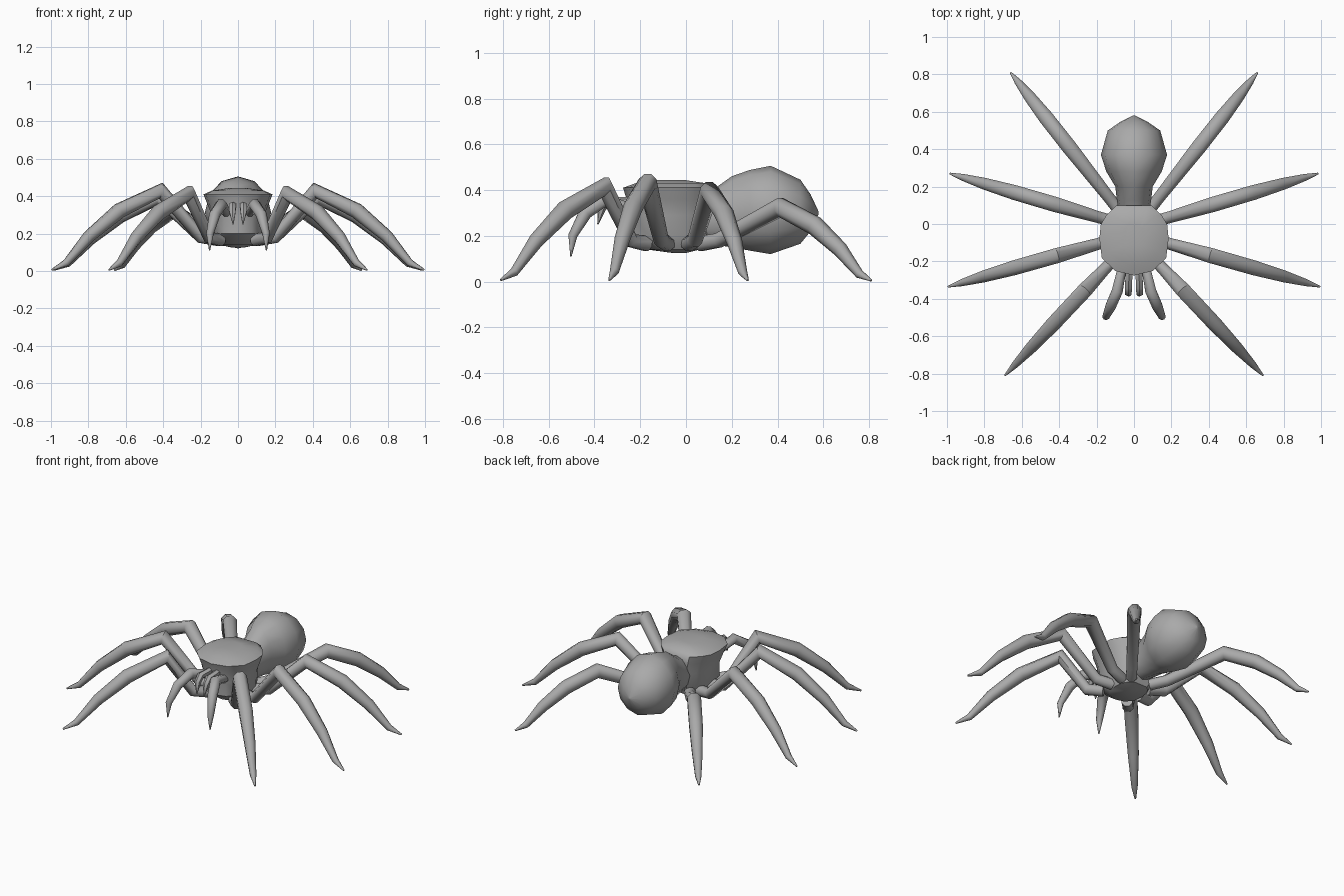
import bpy, bmesh, math
from mathutils import Vector

if "Cube" in bpy.data.objects:
    bpy.data.objects.remove(bpy.data.objects["Cube"])

grey = bpy.data.materials.new("grey")
grey.diffuse_color = (0.4, 0.4, 0.4, 1)
grey.use_nodes = True
grey.node_tree.nodes["Principled BSDF"].inputs["Base Color"].default_value = grey.diffuse_color


def loft(name, rings, mirror=False, angle=50):
    """Skin a list of equal-length rings and close both ends."""
    bm = bmesh.new()
    loops = [[bm.verts.new(p) for p in ring] for ring in rings]
    n = len(loops[0])
    for a, b in zip(loops, loops[1:]):
        for i in range(n):
            j = (i + 1) % n
            bm.faces.new((a[i], a[j], b[j], b[i]))
    bm.faces.new(loops[0][::-1])
    bm.faces.new(loops[-1])
    bmesh.ops.recalc_face_normals(bm, faces=bm.faces)
    mesh = bpy.data.meshes.new(name)
    bm.to_mesh(mesh)
    bm.free()
    mesh.materials.append(grey)
    obj = bpy.data.objects.new(name, mesh)
    bpy.context.collection.objects.link(obj)
    if mirror:
        obj.modifiers.new("mirror", 'MIRROR').use_mirror_merge = False
    bpy.ops.object.select_all(action='DESELECT')
    obj.select_set(True)
    bpy.context.view_layer.objects.active = obj
    bpy.ops.object.shade_smooth_by_angle(angle=math.radians(angle))
    return obj


def limb(name, points, radii, sides=8):
    """Tapered mirrored tube that bends in one upright plane."""
    pts = [Vector(p) for p in points]
    plan = pts[-1] - pts[0]
    side = Vector((plan.y, -plan.x, 0)).normalized()
    rings = []
    for i, (p, r) in enumerate(zip(pts, radii)):
        d0 = (p - pts[max(i - 1, 0)]).normalized()
        d1 = (pts[min(i + 1, len(pts) - 1)] - p).normalized()
        tangent = (d0 + d1).normalized()
        up = side.cross(tangent).normalized()
        rings.append([p + r * (math.cos(a) * side + math.sin(a) * up)
                      for a in (2 * math.pi * (k + 0.5) / sides for k in range(sides))])
    return loft(name, rings, mirror=True)


# Legs: base, tip in plan, knee position along the leg, knee height
legs = {
    "front_legs": ((0.09, -0.17), (0.69, -0.81), 0.29, 0.415),
    "second_legs": ((0.10, -0.08), (0.995, -0.335), 0.35, 0.43),
    "third_legs": ((0.10, 0.01), (0.985, 0.27), 0.36, 0.395),
    "rear_legs": ((0.07, 0.06), (0.66, 0.81), 0.47, 0.325),
}
for name, (base, tip, knee, height) in legs.items():
    b, t = Vector(base), Vector(tip)
    steps = [(0, 0.165), (0.11, 0.18), (knee, height)]
    for f, h in ((0.38, 0.75), (0.66, 0.43), (0.87, 0.10), (1.0, 0.015)):
        steps.append((knee + (1 - knee) * f, height * h))
    points = [(*b.lerp(t, u), z) for u, z in steps]
    limb(name, points, (0.035, 0.034, 0.044, 0.043, 0.034, 0.02, 0.005))

# Feelers and fangs at the head
limb("feelers",
     [(0.06, -0.22, 0.31), (0.09, -0.36, 0.355), (0.125, -0.44, 0.30),
      (0.15, -0.495, 0.20), (0.152, -0.503, 0.11)],
     (0.025, 0.032, 0.03, 0.02, 0.003))
limb("fangs",
     [(0.024, -0.22, 0.35), (0.03, -0.34, 0.35), (0.03, -0.37, 0.32), (0.026, -0.385, 0.25)],
     (0.02, 0.022, 0.02, 0.003), 6)

# Thorax: stacked rounded outlines (height, half width, front, back)
outline = [(0.5, 1.0), (0.8, 0.72), (0.96, 0.45), (1.0, 0.05), (0.93, -0.5),
           (0.55, -0.87), (0.0, -1.0)]
outline += [(-x, y) for x, y in outline[-2::-1]]
layers = [(0.125, 0.03, -0.06, 0.0), (0.14, 0.10, -0.17, 0.06),
          (0.20, 0.135, -0.25, 0.09), (0.29, 0.135, -0.255, 0.10),
          (0.36, 0.165, -0.26, 0.10), (0.41, 0.185, -0.275, 0.10),
          (0.43, 0.14, -0.22, 0.085), (0.443, 0.05, -0.15, 0.0)]
rings = []
for z, w, front, back in layers:
    mid, half = (front + back) / 2, (back - front) / 2
    rings.append([(w * x, mid + half * y, z) for x, y in outline])
loft("thorax", rings, angle=40)

# Abdomen: upright ovals from waist to tail (y, half width, top, bottom)
ovals = [(0.06, 0.08, 0.38, 0.17), (0.13, 0.092, 0.41, 0.16), (0.20, 0.10, 0.46, 0.15),
         (0.28, 0.148, 0.488, 0.135), (0.37, 0.177, 0.506, 0.12),
         (0.50, 0.14, 0.445, 0.165), (0.545, 0.075, 0.38, 0.22), (0.58, 0.005, 0.305, 0.295)]
rings = []
for y, w, top, bottom in ovals:
    mid, half = (top + bottom) / 2, (top - bottom) / 2
    rings.append([(w * math.sin(a), y, mid + half * math.cos(a))
                  for a in (math.tau * k / 12 for k in range(12))])
loft("abdomen", rings, angle=60)
